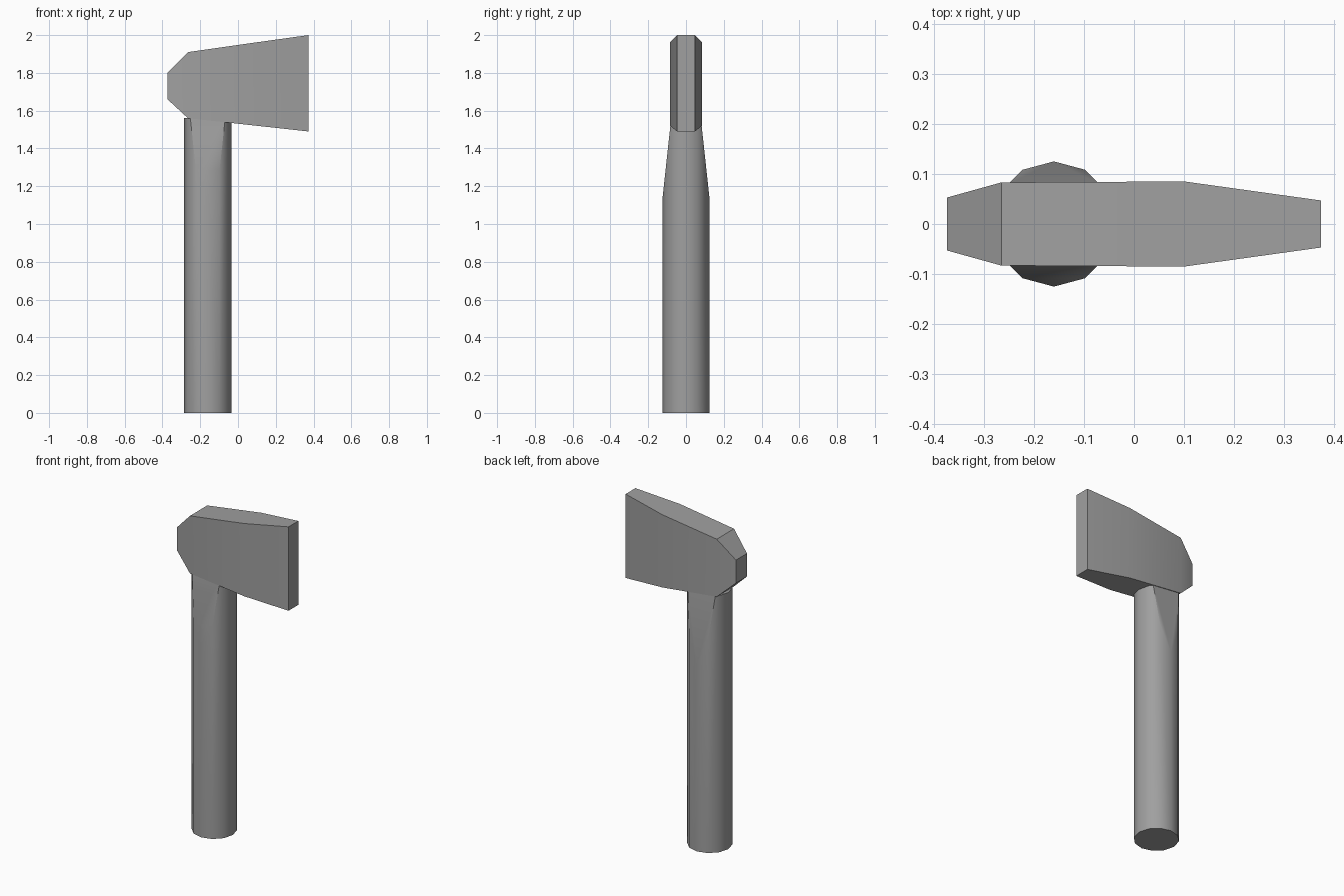
import bpy
import bmesh
import math
from mathutils import Matrix, Vector

cube = bpy.data.objects.get("Cube")
if cube:
    bpy.data.objects.remove(cube, do_unlink=True)

# One plain grey for the whole tool
GREY = (0.35, 0.35, 0.35, 1.0)
grey = bpy.data.materials.new("plain grey")
grey.use_nodes = True
grey.diffuse_color = GREY
grey.node_tree.nodes["Principled BSDF"].inputs["Base Color"].default_value = GREY


def finish(bm, name):
    """Turn a bmesh into a smooth-shaded object with sharp corners kept."""
    bmesh.ops.recalc_face_normals(bm, faces=bm.faces)
    mesh = bpy.data.meshes.new(name)
    bm.to_mesh(mesh)
    bm.free()
    mesh.materials.append(grey)
    obj = bpy.data.objects.new(name, mesh)
    bpy.context.collection.objects.link(obj)
    bpy.ops.object.select_all(action="DESELECT")
    obj.select_set(True)
    bpy.context.view_layer.objects.active = obj
    bpy.ops.object.shade_smooth_by_angle(angle=math.radians(35))
    return obj


# Handle: twelve-sided shaft, planed flat on both cheeks towards the head
RADIUS, TOP, TAPER_START = 0.125, 1.56, 1.13
bm = bmesh.new()
bmesh.ops.create_cone(
    bm, cap_ends=True, segments=12, radius1=RADIUS, radius2=RADIUS, depth=TOP,
    matrix=Matrix.Translation((-0.16, 0, TOP / 2)))
for side in (-1, 1):
    cut = bmesh.ops.bisect_plane(
        bm, geom=bm.verts[:] + bm.edges[:] + bm.faces[:],
        plane_co=Vector((0, side * RADIUS, TAPER_START)),
        plane_no=Vector((0, side, 0.108)), clear_outer=True)
    rim = [e for e in cut["geom_cut"] if isinstance(e, bmesh.types.BMEdge)]
    bmesh.ops.holes_fill(bm, edges=rim, sides=0)
finish(bm, "handle")

# Head: rectangular sections from poll to blade (x, half thickness, low, high)
sections = [
    (-0.373, 0.053, 1.66, 1.80),
    (-0.265, 0.083, 1.56, 1.91),
    (0.10, 0.085, 1.52, 1.962),
    (0.373, 0.047, 1.49, 2.0),
]
bm = bmesh.new()
rings = [[bm.verts.new(p) for p in ((x, -t, lo), (x, t, lo), (x, t, hi), (x, -t, hi))]
         for x, t, lo, hi in sections]
for a, b in zip(rings, rings[1:]):
    for i in range(4):
        j = (i + 1) % 4
        bm.faces.new((a[i], a[j], b[j], b[i]))
bm.faces.new(rings[0])
bm.faces.new(rings[-1])
finish(bm, "axe_head")
